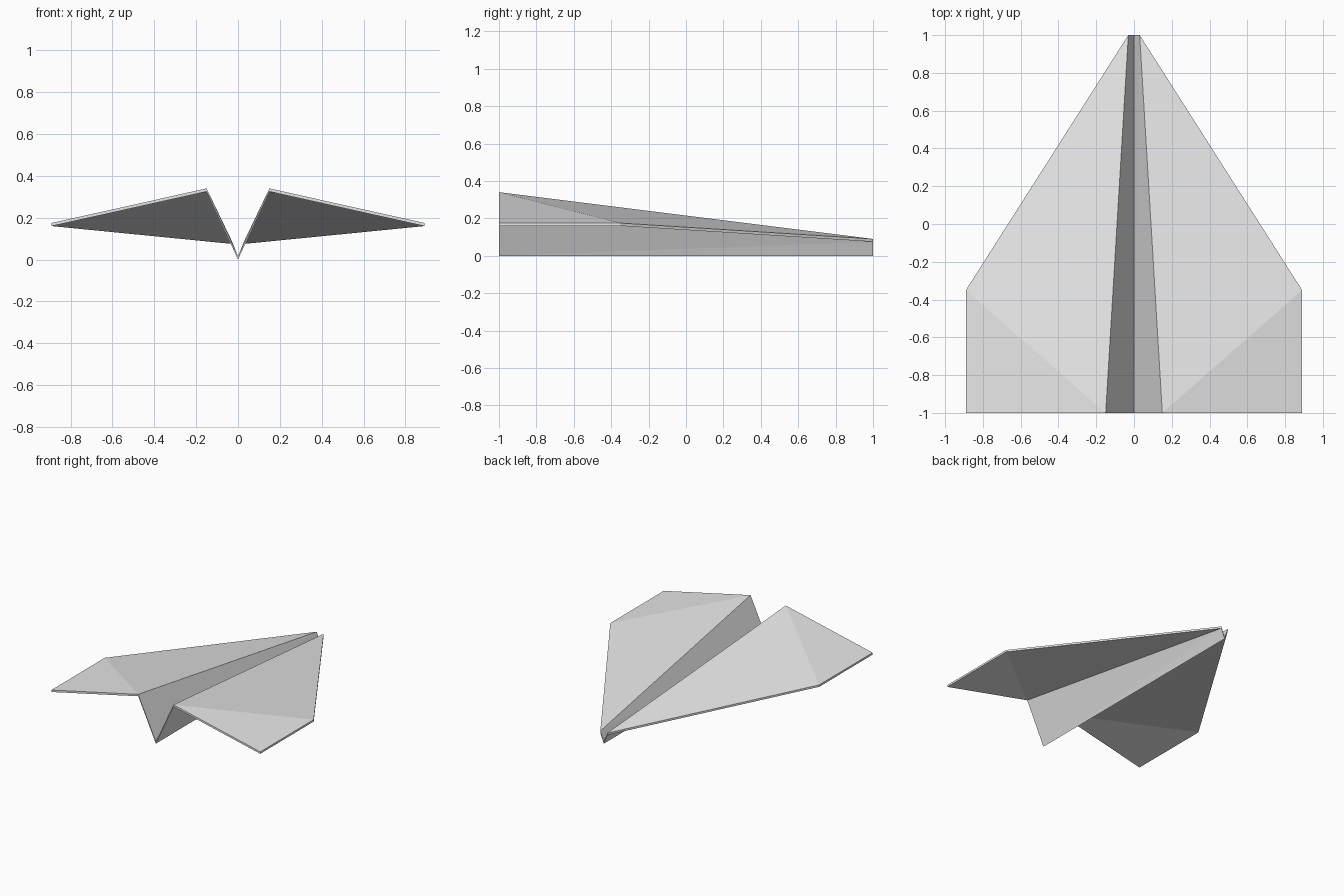
import bpy
import bmesh
from mathutils import Vector

cube = bpy.data.objects.get("Cube")
if cube:
    bpy.data.objects.remove(cube, do_unlink=True)

THICK = 0.015

paper = bpy.data.materials.new("grey paper")
paper.use_nodes = True
paper.diffuse_color = (0.8, 0.8, 0.8, 1)
paper.node_tree.nodes["Principled BSDF"].inputs["Base Color"].default_value = (0.8, 0.8, 0.8, 1)

# Fold lines of the left half, on the underside of the sheet
POINTS = {
    "keel_tail": (0, -1, 0), "keel_nose": (0, 1, 0),
    "ridge_tail": (0.15, -1, 0.325), "ridge_nose": (0.03, 1, 0.075),
    "tip_tail": (0.89, -1, 0.16), "tip_front": (0.89, -0.35, 0.16),
}
PANELS = [
    ("keel_tail", "ridge_tail", "ridge_nose"),
    ("keel_tail", "ridge_nose", "keel_nose"),
    ("ridge_tail", "tip_tail", "tip_front"),
    ("ridge_tail", "tip_front", "ridge_nose"),
]

# Folded sheet: both halves share the keel crease
bm = bmesh.new()
for side in (1, -1):
    verts = {n: bm.verts.new((side * x, y, z)) for n, (x, y, z) in POINTS.items()}
    for panel in PANELS:
        bm.faces.new([verts[n] for n in panel])
bmesh.ops.remove_doubles(bm, verts=bm.verts, dist=0.0001)

# Give the paper its thickness straight upward
extruded = bmesh.ops.extrude_face_region(bm, geom=bm.faces[:], use_keep_orig=True)
top = [g for g in extruded["geom"] if isinstance(g, bmesh.types.BMVert)]
bmesh.ops.translate(bm, verts=top, vec=Vector((0, 0, THICK)))
bmesh.ops.recalc_face_normals(bm, faces=bm.faces)

mesh = bpy.data.meshes.new("folded_paper_plane")
bm.to_mesh(mesh)
bm.free()
mesh.materials.append(paper)
plane = bpy.data.objects.new("folded_paper_plane", mesh)
bpy.context.collection.objects.link(plane)
